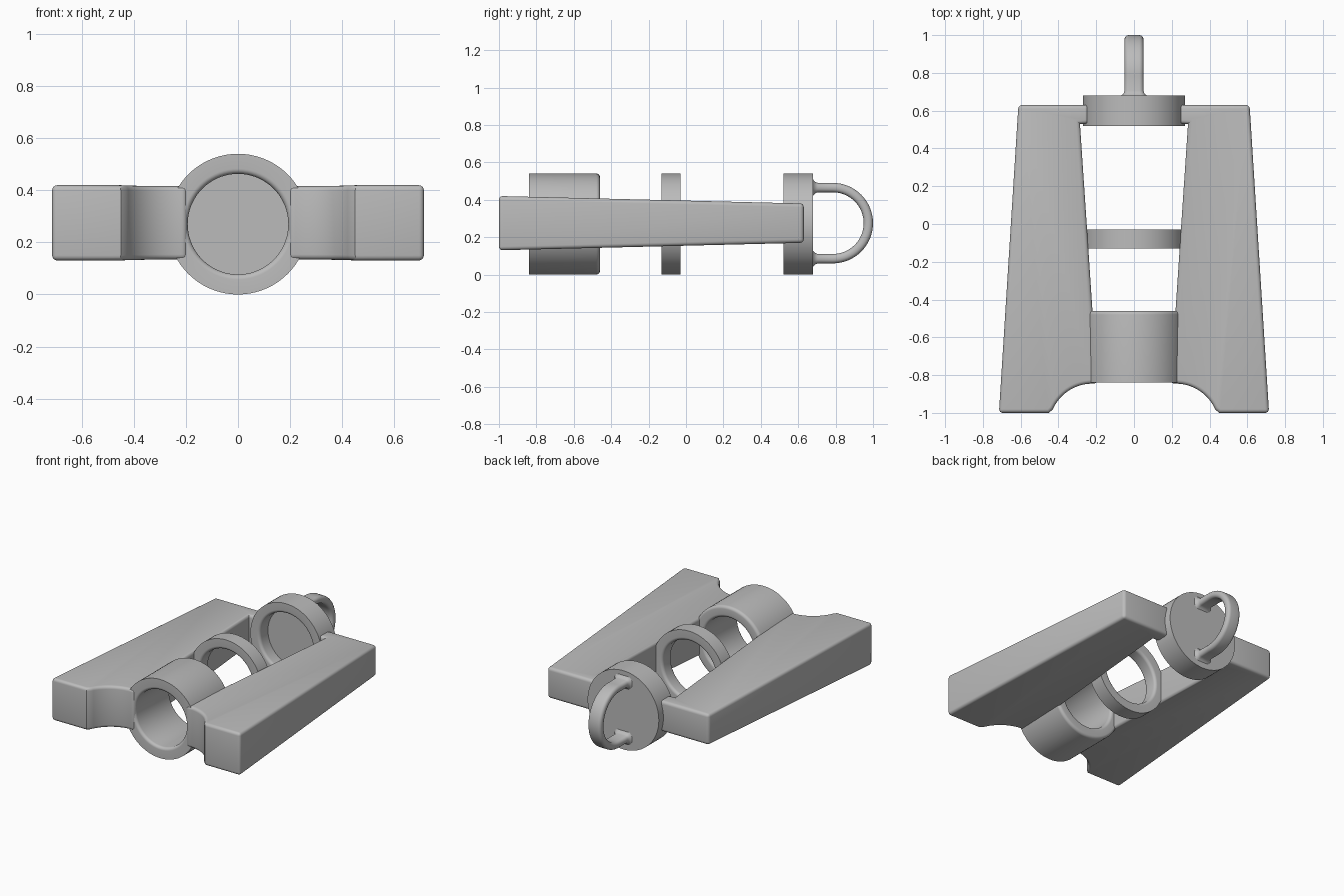
import bpy, bmesh
from math import sin, cos, pi, radians
from mathutils import Vector

cube = bpy.data.objects.get("Cube")
if cube:
    bpy.data.objects.remove(cube)

grey = bpy.data.materials.new("plain grey")
grey.use_nodes = True
colour = (0.5, 0.5, 0.5, 1)
grey.diffuse_color = colour
grey.node_tree.nodes["Principled BSDF"].inputs["Base Color"].default_value = colour

AXIS_Z = 0.27    # height of the ring axis
OUTER = 0.27     # outer radius of all rings
parts = []


def finish(name, bm):
    bmesh.ops.remove_doubles(bm, verts=bm.verts, dist=1e-5)
    bmesh.ops.recalc_face_normals(bm, faces=bm.faces)
    mesh = bpy.data.meshes.new(name)
    bm.to_mesh(mesh)
    bm.free()
    mesh.materials.append(grey)
    ob = bpy.data.objects.new(name, mesh)
    bpy.context.collection.objects.link(ob)
    parts.append(ob)


def arc(cx, cy, r, start, end, n=6):
    angles = [radians(start + (end - start) * i / n) for i in range(n + 1)]
    return [(cx + r * cos(a), cy + r * sin(a)) for a in angles]


def lathe(name, profile, closed=True):
    """Spin a (radius, y) profile around the ring axis."""
    bm = bmesh.new()
    vs = [bm.verts.new((r, y, AXIS_Z)) for r, y in profile]
    es = [bm.edges.new(p) for p in zip(vs, vs[1:])]
    if closed:
        es.append(bm.edges.new((vs[-1], vs[0])))
    bmesh.ops.spin(bm, geom=vs + es, cent=(0, 0, AXIS_Z), axis=(0, 1, 0),
                   angle=2 * pi, steps=72)
    finish(name, bm)


def ring_bore(r, y0, y1, f):
    """Bore with both rims rounded, from the back to the front."""
    return arc(r + f, y1 - f, f, 90, 180) + arc(r + f, y0 + f, f, 180, 270)


# Rings
f = 0.02
lathe("front_ring", [(OUTER, -0.84)] + arc(OUTER - f, -0.46 - f, f, 0, 90)
      + ring_bore(0.193, -0.84, -0.46, f))
lathe("middle_ring", [(OUTER, -0.13), (OUTER, -0.03)]
      + ring_bore(0.2, -0.13, -0.03, f))
lathe("back_cup", [(0, 0.68), (OUTER, 0.68), (OUTER, 0.52)]
      + arc(0.22, 0.54, f, 270, 180) + [(0.2, 0.61), (0, 0.61)], closed=False)


# Tapered side arms with a scooped front corner
def arm(name, side):
    outline = [(0.715, -1), (0.612, 0.63), (0.24, 0.63), (0.24, 0.53),
               (0.286, 0.53), (0.194, -0.845)]
    outline += arc(0.22, -1.075, 0.23, 90, 19, 14)[:-1] + [(0.45, -1)]
    bm = bmesh.new()
    rows = []
    for s in (-1, 1):
        rows.append([bm.verts.new((side * x, y, 0.275 + s * (0.145 - 0.04 * (y + 1) / 1.63)))
                     for x, y in outline])
        bm.faces.new(rows[-1])
    low, high = rows
    n = len(outline)
    for i in range(n):
        j = (i + 1) % n
        bm.faces.new((low[i], low[j], high[j], high[i]))
    bmesh.ops.recalc_face_normals(bm, faces=bm.faces)
    scoop_edge = {low[-1], high[-1]}
    rounded = [e for e in bm.edges if e.calc_face_angle_signed() > radians(35)
               and set(e.verts) != scoop_edge]
    bmesh.ops.bevel(bm, geom=rounded, offset=0.02, segments=4, profile=0.5,
                    affect='EDGES', clamp_overlap=True)
    finish(name, bm)


arm("left_arm", 1)
arm("right_arm", -1)


# Loop handle: rounded flat bar swept along a U, flared where it joins the cup
def handle():
    cz, cy, r = 0.275, 0.785, 0.19
    flare = [(0.675, 0.025), (0.682, 0.015), (0.69, 0.006), (0.705, 0)]
    path = [(y, cz + r, 0, 1, g) for y, g in flare]
    for i in range(33):
        a = pi / 2 - pi * i / 32
        path.append((cy + r * cos(a), cz + r * sin(a), cos(a), sin(a), 0))
    path += [(y, cz - r, 0, -1, g) for y, g in reversed(flare)]
    corner = 0.022
    section = []
    for sx, st, start in ((1, 1, 0), (-1, 1, 90), (-1, -1, 180), (1, -1, 270)):
        section += arc(sx * (0.05 - corner), st * (0.025 - corner),
                       corner, start, start + 90, 5)
    bm = bmesh.new()
    loops = []
    for y, z, ny, nz, g in path:
        loop = []
        for x, t in section:
            x, t = x * (1 + g / 0.05), t * (1 + g / 0.025)
            loop.append(bm.verts.new(Vector((x, y + ny * t, z + nz * t))))
        loops.append(loop)
    n = len(section)
    for a, b in zip(loops, loops[1:]):
        for i in range(n):
            j = (i + 1) % n
            bm.faces.new((a[i], a[j], b[j], b[i]))
    bm.faces.new(loops[0])
    bm.faces.new(loops[-1])
    finish("loop_handle", bm)


handle()

# Smooth shading with sharp edges kept
bpy.ops.object.select_all(action='DESELECT')
for ob in parts:
    ob.select_set(True)
bpy.context.view_layer.objects.active = parts[0]
bpy.ops.object.shade_smooth_by_angle(angle=radians(30))
